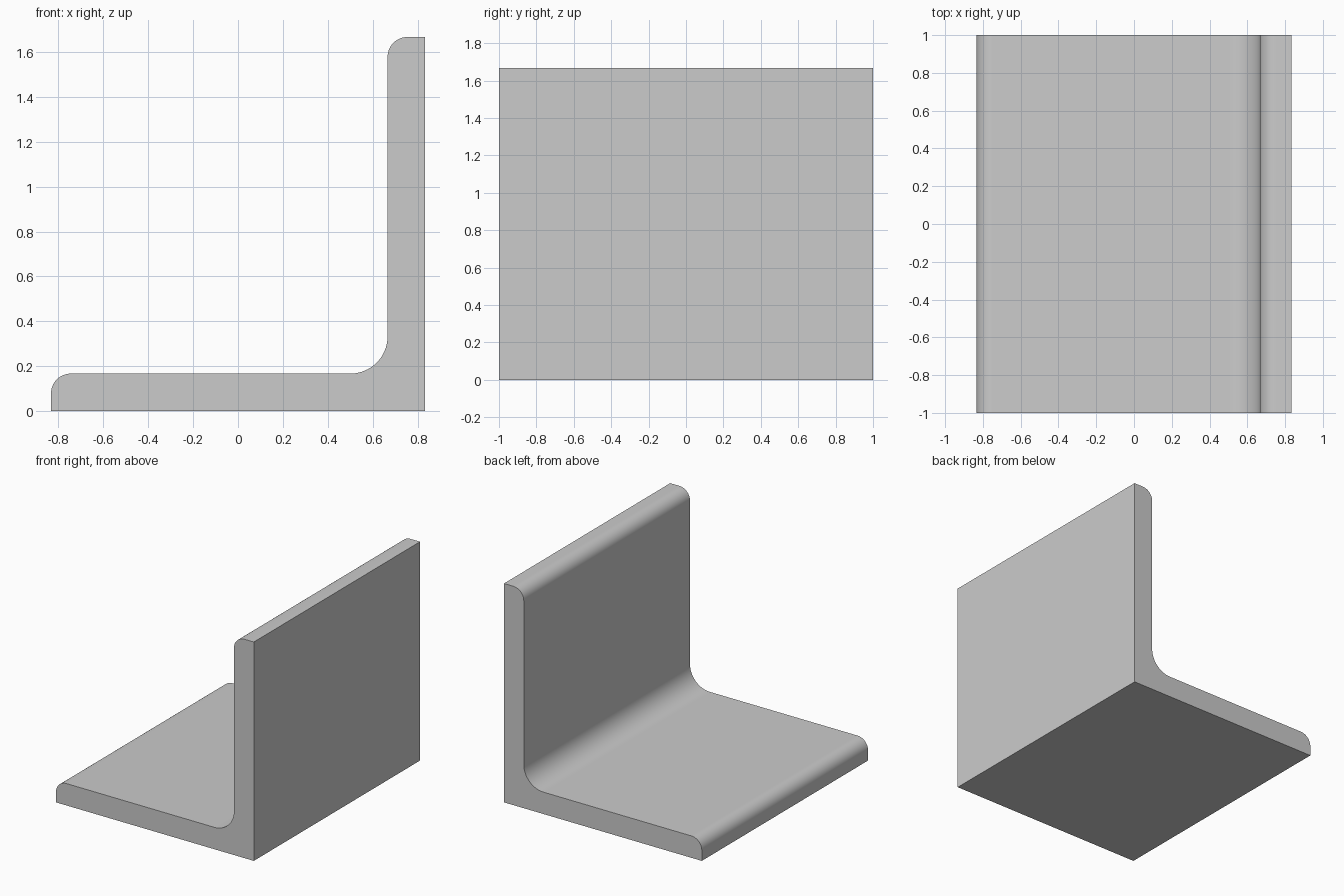
import bpy, bmesh
from math import pi, cos, sin

if "Cube" in bpy.data.objects:
    bpy.data.objects.remove(bpy.data.objects["Cube"])

H = 5 / 6        # half leg width
L = 5 / 3        # leg length
T = 1 / 6        # leg thickness
R_ROOT = 1 / 6   # inner fillet radius
R_TOE = 0.088    # rounded leg tip radius
STEPS = 16


def arc(cx, cz, r, a0, a1):
    """Points of an arc in the xz plane, angles in degrees."""
    angles = [(a0 + (a1 - a0) * i / STEPS) * pi / 180 for i in range(STEPS + 1)]
    return [(cx + r * cos(a), cz + r * sin(a)) for a in angles]


# L-shaped profile: outer corner, upright tip, root fillet, base tip
profile = [(-H, 0), (H, 0), (H, L)]
profile += arc(H - T + R_TOE, L - R_TOE, R_TOE, 90, 180)
profile += arc(H - T - R_ROOT, T + R_ROOT, R_ROOT, 0, -90)
profile += arc(-H + R_TOE, T - R_TOE, R_TOE, 90, 180)

# Extrude the profile along y
bm = bmesh.new()
face = bm.faces.new([bm.verts.new((x, -1, z)) for x, z in profile])
ext = bmesh.ops.extrude_face_region(bm, geom=[face], use_keep_orig=True)
verts = [g for g in ext["geom"] if isinstance(g, bmesh.types.BMVert)]
bmesh.ops.translate(bm, verts=verts, vec=(0, 2, 0))
bmesh.ops.recalc_face_normals(bm, faces=bm.faces)

mesh = bpy.data.meshes.new("angle_bar")
bm.to_mesh(mesh)
bm.free()
bar = bpy.data.objects.new("angle_bar", mesh)
bpy.context.collection.objects.link(bar)

# Smooth rounds, sharp corners
bpy.context.view_layer.objects.active = bar
bar.select_set(True)
bpy.ops.object.shade_smooth_by_angle(angle=pi / 6)
